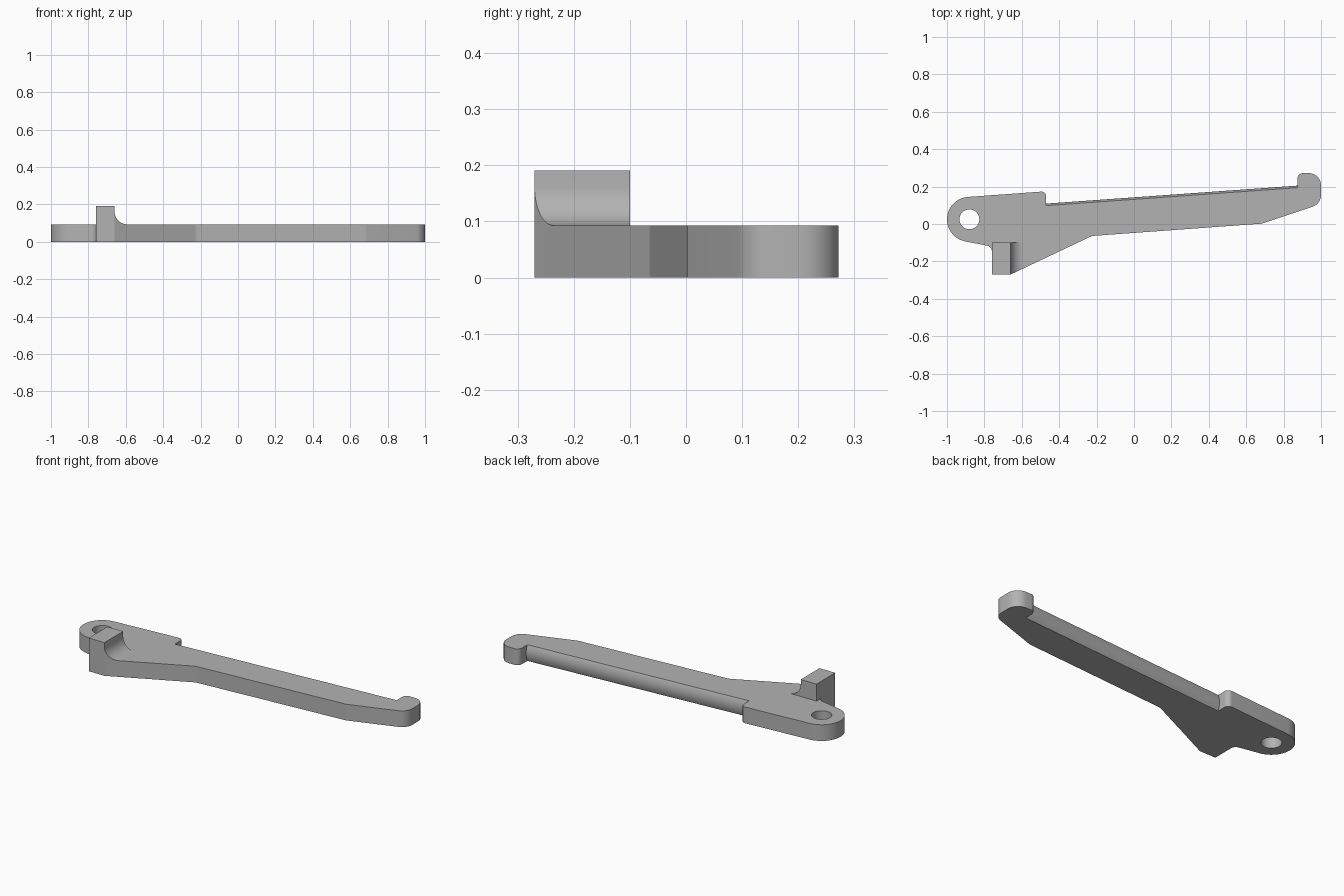
import bpy, bmesh, math
from mathutils import Vector

cube = bpy.data.objects.get("Cube")
if cube:
    bpy.data.objects.remove(cube, do_unlink=True)

THICK = 0.093
PIVOT = Vector((-0.88, 0.025))

grey = bpy.data.materials.new("plain_grey")
grey.use_nodes = True
grey.diffuse_color = (0.45, 0.45, 0.45, 1)
grey.node_tree.nodes["Principled BSDF"].inputs["Base Color"].default_value = (0.45, 0.45, 0.45, 1)


def arc(centre, radius, start, end, steps):
    """Points on an arc, angles in degrees."""
    out = []
    for i in range(steps + 1):
        a = math.radians(start + (end - start) * i / steps)
        out.append(Vector((centre[0] + radius * math.cos(a), centre[1] + radius * math.sin(a))))
    return out


def rounded(before, corner, after, radius, steps=8):
    """Replace a corner by a tangent arc."""
    c = Vector(corner)
    u, v = (Vector(before) - c).normalized(), (Vector(after) - c).normalized()
    half = u.angle(v) / 2
    centre = c + (u + v).normalized() * radius / math.sin(half)
    reach = radius / math.tan(half)
    a, b = c + u * reach - centre, c + v * reach - centre
    return [centre + a.lerp(b, i / steps).normalized() * radius for i in range(steps + 1)]


def make_object(name, bm):
    bmesh.ops.recalc_face_normals(bm, faces=bm.faces)
    mesh = bpy.data.meshes.new(name)
    bm.to_mesh(mesh)
    bm.free()
    mesh.materials.append(grey)
    obj = bpy.data.objects.new(name, mesh)
    bpy.context.collection.objects.link(obj)
    return obj


def select_only(obj):
    bpy.ops.object.select_all(action='DESELECT')
    obj.select_set(True)
    bpy.context.view_layer.objects.active = obj


# Lever outline: x, y, corner radius, counterclockwise from the pivot's underside
corners = [
    (-0.76, -0.121, 0.03), (-0.76, -0.27, 0), (-0.66, -0.27, 0),
    (-0.225, -0.064, 0.03), (0.685, 0.002, 0.06), (1.0, 0.108, 0.065),
    (1.0, 0.272, 0.065), (0.873, 0.272, 0.03),
    (0.873, 0.194, 0), (-0.47, 0.098, 0),
    (-0.47, 0.175, 0.025),
]
pivot_arc = arc(PIVOT, 0.12, 94, 260, 32)
outline = list(pivot_arc)
bulging = []
for i, (x, y, r) in enumerate(corners):
    before = corners[i - 1][:2] if i else pivot_arc[-1]
    after = corners[i + 1][:2] if i + 1 < len(corners) else pivot_arc[0]
    if r:
        outline += rounded(before, (x, y), after, r)
    else:
        if i in (8, 9):
            bulging.append(len(outline))
        outline.append(Vector((x, y)))

# Lever body: stacked outlines, the long back edge is slightly convex
bm = bmesh.new()
LAYERS = 10
rings = []
for k in range(LAYERS + 1):
    t = k / LAYERS
    swell = 0.011 * (1 - (2 * t - 1) ** 2)
    rings.append([bm.verts.new((p.x, p.y + (swell if j in bulging else 0), t * THICK))
                  for j, p in enumerate(outline)])
for low, high in zip(rings, rings[1:]):
    for j in range(len(outline)):
        n = (j + 1) % len(outline)
        bm.faces.new((low[j], low[n], high[n], high[j]))
bm.faces.new(rings[0])
bm.faces.new(rings[-1])
lever = make_object("lever_body", bm)

# Pivot hole
bm = bmesh.new()
bmesh.ops.create_cone(bm, cap_ends=True, segments=48, radius1=0.053, radius2=0.053, depth=0.4)
cutter = make_object("pivot_hole_cutter", bm)
cutter.location = (PIVOT.x, PIVOT.y, 0)
cutter.hide_render = True
hole = lever.modifiers.new("pivot_hole", 'BOOLEAN')
hole.operation = 'DIFFERENCE'
hole.solver = 'EXACT'
hole.object = cutter
select_only(lever)
bpy.ops.object.modifier_apply(modifier=hole.name)
bpy.data.objects.remove(cutter, do_unlink=True)

# Raised post with a concave foot, trimmed along the slanted lever edge
FOOT = 0.07
profile = [Vector((-0.76, THICK)), Vector((-0.76, 0.191)), Vector((-0.66, 0.191))]
profile += arc((-0.66 + FOOT, THICK + FOOT), FOOT, 180, 270, 14)
bm = bmesh.new()
face = bm.faces.new([bm.verts.new((p.x, -0.27, p.y)) for p in profile])
moved = bmesh.ops.extrude_face_region(bm, geom=[face])["geom"]
bmesh.ops.translate(bm, vec=(0, 0.17, 0), verts=[g for g in moved if isinstance(g, bmesh.types.BMVert)])
edge_dir = Vector((0.435, 0.206, 0))
cut = bmesh.ops.bisect_plane(bm, geom=bm.verts[:] + bm.edges[:] + bm.faces[:], dist=1e-6,
                             plane_co=(-0.66, -0.27, 0),
                             plane_no=(edge_dir.y, -edge_dir.x, 0), clear_outer=True)
bmesh.ops.holes_fill(bm, edges=[e for e in bm.edges if e.is_boundary], sides=0)
post = make_object("raised_post", bm)

# Smooth curved walls, keep edges crisp
for obj in (lever, post):
    select_only(obj)
    bpy.ops.object.shade_smooth_by_angle(angle=math.radians(25))
